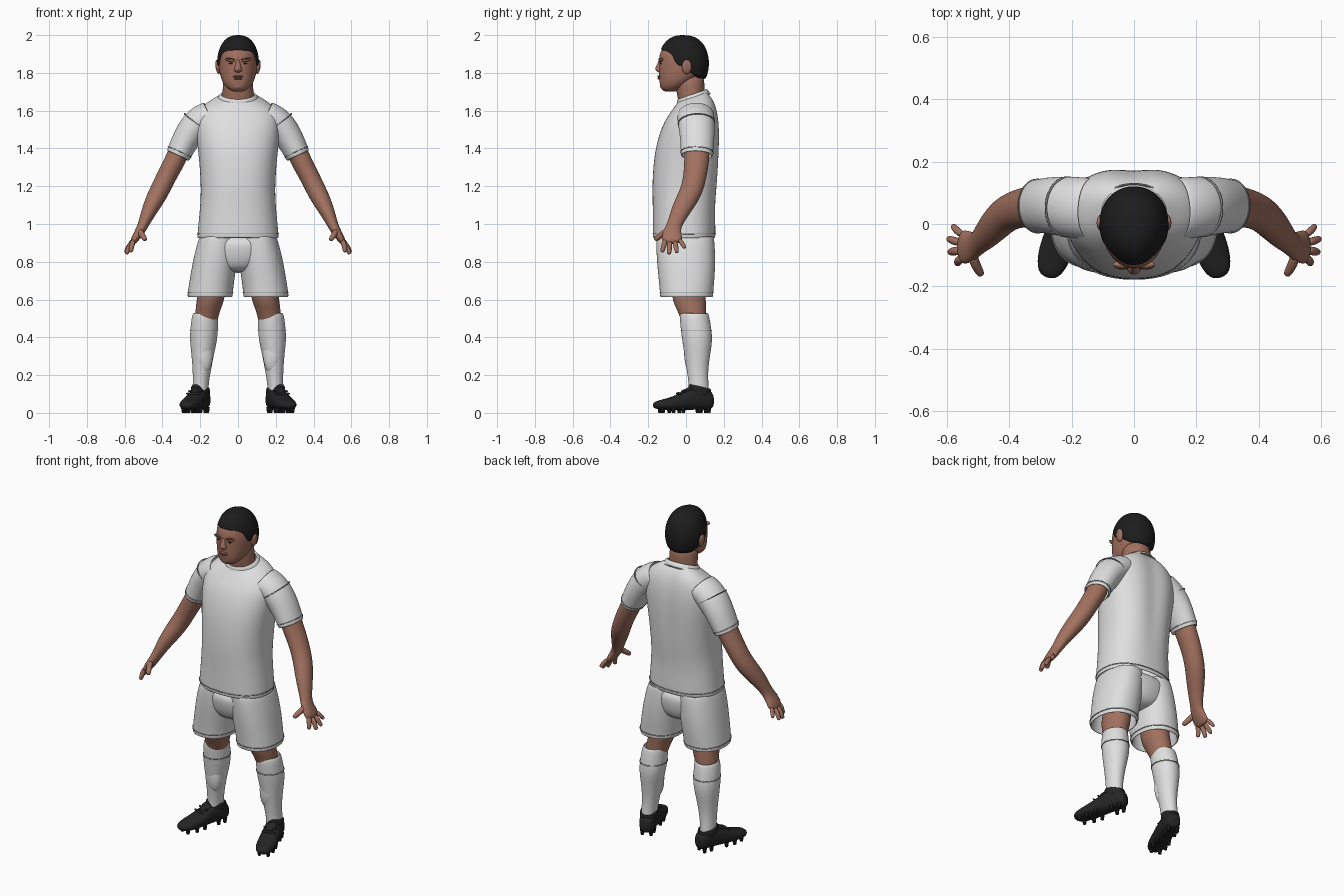
import bpy, bmesh, math
from mathutils import Vector, Matrix

if "Cube" in bpy.data.objects:
    bpy.data.objects.remove(bpy.data.objects["Cube"])

X, Y, Z = Vector((1, 0, 0)), Vector((0, 1, 0)), Vector((0, 0, 1))


def material(name, *rgb):
    m = bpy.data.materials.new(name)
    m.use_nodes = True
    m.diffuse_color = (*rgb, 1)
    shader = next(n for n in m.node_tree.nodes if n.type == "BSDF_PRINCIPLED")
    shader.inputs["Base Color"].default_value = (*rgb, 1)
    shader.inputs["Roughness"].default_value = 0.8
    return m


skin = material("skin", 0.36, 0.165, 0.115)
lip = material("lips", 0.27, 0.11, 0.085)
white = material("white fabric", 0.74, 0.74, 0.74)
grey = material("seam grey", 0.3, 0.3, 0.3)
black = material("hair black", 0.012, 0.012, 0.012)
leather = material("boot black", 0.018, 0.018, 0.018)
dark = material("brow brown", 0.06, 0.03, 0.022)


def finish(name, bm, mat, mirror=False, thick=0, subdiv=0, smooth=True):
    """Turn a bmesh into an object with its modifiers."""
    bmesh.ops.recalc_face_normals(bm, faces=bm.faces)
    me = bpy.data.meshes.new(name)
    bm.to_mesh(me)
    bm.free()
    me.materials.append(mat)
    for p in me.polygons:
        p.use_smooth = smooth
    ob = bpy.data.objects.new(name, me)
    bpy.context.collection.objects.link(ob)
    if thick:
        mod = ob.modifiers.new("thickness", "SOLIDIFY")
        mod.thickness, mod.offset = thick, -1
    if subdiv:
        mod = ob.modifiers.new("smooth", "SUBSURF")
        mod.levels = mod.render_levels = subdiv
    if mirror:
        ob.modifiers.new("mirror", "MIRROR")
    return ob


def loft(name, rings, mat, u=X, v=Y, follow=False, power=2, n=24, caps=True,
         warp=None, **kw):
    """Skin a tube through rings of (x, y, z, radius u, radius v, slope)."""
    bm, loops = bmesh.new(), []
    mid = [Vector(r[:3]) for r in rings]
    for i, r in enumerate(rings):
        if follow:
            t = (mid[min(i + 1, len(mid) - 1)] - mid[max(i - 1, 0)]).normalized()
            v = (Y - t * Y.dot(t)).normalized()
            u = v.cross(t)
        loop = []
        for k in range(n):
            a = math.tau * k / n
            c, s = (math.copysign(abs(f(a)) ** (2 / power), f(a)) for f in (math.cos, math.sin))
            p = mid[i] + u * (c * r[3]) + v * (s * r[4])
            if len(r) > 5:
                p.z += r[5] * s * r[4]
            loop.append(bm.verts.new(warp(p) if warp else p))
        loops.append(loop)
    for a, b in zip(loops, loops[1:]):
        for k in range(n):
            bm.faces.new((a[k], a[k - 1], b[k - 1], b[k]))
    if caps:
        bm.faces.new(loops[0])
        bm.faces.new(loops[-1])
    return finish(name, bm, mat, **kw)


def seam(name, ra, rb, t, mat=grey, width=0.004, lift=0.002, **kw):
    """Thin raised band between two rings of a tube."""
    ra, rb = Vector(ra[:5]), Vector(rb[:5])
    dt = width / (rb - ra).length
    grow = Vector((0, 0, 0, lift, lift))
    loft(name, [tuple(ra.lerp(rb, t + s) + grow) for s in (0, dt)], mat,
         caps=False, thick=0.006, n=48, **kw)


def blob(name, loc, scale, mat, mirror=False, turn=0, axis="Y"):
    bm = bmesh.new()
    m = Matrix.Translation(loc) @ Matrix.Rotation(math.radians(turn), 4, axis) @ Matrix.Diagonal((*scale, 1))
    bmesh.ops.create_uvsphere(bm, u_segments=20, v_segments=12, radius=1, matrix=m)
    finish(name, bm, mat, mirror)


# Shirt body, with a shallow groove along the spine
def spine(p):
    if p.y > 0:
        p.y -= 0.014 * math.exp(-(p.x / 0.05) ** 2) * min(1, max(0, (p.z - 1) * 3))
    return p


shirt = [(0, -.01, .925, .217, .166), (0, -.01, .96, .214, .167), (0, -.01, 1.1, .2, .166),
         (0, -.005, 1.2, .196, .175), (0, .005, 1.35, .207, .176), (0, .017, 1.45, .22, .167),
         (0, .03, 1.53, .225, .152), (0, .04, 1.59, .215, .132, .1), (0, .043, 1.635, .175, .11, .2),
         (0, .04, 1.662, .125, .09, .3), (0, .035, 1.675, .098, .08, .35)]
loft("shirt_body", shirt, white, power=2.3, n=32, caps=False, warp=spine, thick=.01, subdiv=2)
seam("shirt_hem_seam", shirt[0], shirt[1], .6, power=2.3)
loft("collar", [(0, .04, 1.661, .112, .09, .35), (0, .035, 1.678, .102, .084, .35),
                (0, .033, 1.69, .092, .077, .35)], white, caps=False, thick=.012, subdiv=2)
loft("collar_seam", [(0, .04, 1.659, .117, .092, .34), (0, .04, 1.662, .114, .09, .34)],
     grey, caps=False, thick=.006, n=48)

# Sleeves
sleeve = [(.14, .05, 1.58, .078, .1), (.215, .055, 1.538, .085, .098), (.27, .06, 1.46, .076, .092),
          (.305, .058, 1.39, .067, .086), (.319, .057, 1.36, .066, .086)]
loft("sleeves", sleeve, white, follow=True, caps=False, thick=.01, subdiv=2, mirror=True)
seam("sleeve_hem_seam", sleeve[3], sleeve[4], .25, follow=True, mirror=True)
seam("armhole_seam", sleeve[1], sleeve[2], 0, follow=True, mirror=True, lift=0)

# Arms and palms
loft("arms", [(.29, .06, 1.44, .055, .065), (.325, .058, 1.35, .056, .068), (.37, .05, 1.27, .053, .062),
              (.408, .035, 1.19, .052, .06), (.44, .005, 1.13, .05, .057), (.475, -.035, 1.06, .039, .049),
              (.5, -.06, 1, .029, .038), (.517, -.072, .965, .026, .046), (.54, -.075, .93, .022, .056),
              (.56, -.072, .895, .016, .05)], skin, follow=True, subdiv=2, mirror=True)

# Fingers and thumb, as base, tip and thickness
for name, base, tip, r in (("little_fingers", (.55, -.035, .92), (.582, -.005, .872), .012),
                           ("ring_fingers", (.555, -.06, .91), (.597, -.047, .848), .013),
                           ("middle_fingers", (.555, -.085, .91), (.592, -.09, .84), .014),
                           ("index_fingers", (.55, -.108, .92), (.568, -.127, .85), .014),
                           ("thumbs", (.52, -.095, .97), (.49, -.165, .915), .016)):
    a, b = Vector(base), Vector(tip)
    knuckle = a.lerp(b, .5) + X * .005
    loft(name, [(*p, r * s, r * s) for p, s in ((a, 1.1), (knuckle, 1.05), (a.lerp(b, .9), .9), (b, .6))],
         skin, follow=True, n=10, subdiv=1, mirror=True)

# Shorts
leg = [(.148, .003, .612, .121, .142), (.147, .003, .64, .12, .142), (.135, .003, .72, .119, .15),
       (.119, 0, .82, .118, .157), (.1, -.005, .94, .105, .155)]
loft("shorts_legs", leg, white, power=2.2, caps=False, thick=.012, subdiv=2, mirror=True)
seam("shorts_hem_seam", leg[0], leg[1], .8, power=2.2, mirror=True)
loft("shorts_seat", [(0, 0, .74, .07, .1), (0, 0, .79, .17, .14), (0, -.003, .86, .21, .155),
                     (0, -.005, .95, .203, .157)], white, power=2.2, subdiv=2)

# Knees, socks and shin guards
loft("legs", [(.13, .01, .72, .078, .09), (.142, .015, .62, .074, .09), (.15, .02, .58, .071, .086),
              (.165, .035, .52, .063, .07), (.172, .045, .46, .06, .066)], skin, subdiv=2, mirror=True)
sock = [(.172, .043, .53, .067, .075), (.176, .046, .5, .071, .08), (.18, .055, .43, .074, .082),
        (.183, .06, .38, .072, .08), (.187, .06, .31, .06, .069), (.191, .06, .23, .049, .057),
        (.197, .066, .16, .042, .052), (.2, .07, .09, .043, .055)]
loft("socks", sock, white, caps=False, thick=.01, subdiv=2, mirror=True)
seam("sock_fold", sock[1], sock[2], .9, mirror=True)
blob("shin_guards", (.183, .028, .32), (.05, .038, .11), white, True, turn=3)

# Boots, turned outwards at the ankle
ankle = Matrix.Translation((.2, .07, 0)) @ Matrix.Rotation(math.radians(18), 4, "Z")


def place(p):
    return ankle @ p


loft("boots", [(0, .078, .062, .024, .03), (0, .062, .068, .04, .05), (0, .02, .077, .048, .06),
               (0, -.04, .076, .05, .06), (0, -.1, .06, .053, .045), (0, -.17, .046, .056, .032),
               (0, -.23, .042, .044, .024), (0, -.255, .04, .02, .013)],
     leather, v=Z, power=2.4, warp=place, subdiv=2, mirror=True)
loft("boot_collars", [(0, .005, .09, .05, .06), (0, .003, .125, .05, .062), (0, 0, .14, .047, .058, -.2)],
     leather, caps=False, warp=place, thick=.012, subdiv=2, mirror=True)
blob("boot_tongues", place(Vector((0, -.065, .118))), (.03, .045, .014), leather, True, turn=24, axis="X")
for i, y in enumerate((-.085, -.115)):
    blob("boot_laces", place(Vector((0, y, .115 - i * .013))), (.042, .007, .008), leather, True, turn=18, axis="Z")

# Studs under the boots
bm = bmesh.new()
for y, w in ((.045, .025), (.0, .028), (-.1, .034), (-.155, .036), (-.21, .025)):
    for side in (-w, w):
        bmesh.ops.create_cone(bm, cap_ends=True, segments=10, radius1=.009, radius2=.014, depth=.032,
                              matrix=Matrix.Translation(place(Vector((side, y, .016)))))
finish("boot_studs", bm, leather, mirror=True, smooth=False)


# Head and neck, narrower towards the face
def egg(p):
    p.x *= 1 + .8 * p.y
    return p


loft("neck", [(0, .04, 1.61, .095, .075), (0, .03, 1.66, .084, .073), (0, .02, 1.72, .081, .075),
              (0, .018, 1.8, .08, .085)], skin, subdiv=2)
loft("head", [(0, -.083, 1.7, .03, .03), (0, -.08, 1.713, .055, .052), (0, -.06, 1.74, .082, .08),
              (0, -.036, 1.78, .096, .108), (0, -.02, 1.83, .105, .123), (0, -.015, 1.88, .106, .13),
              (0, -.015, 1.92, .098, .119), (0, -.012, 1.955, .08, .095), (0, -.01, 1.98, .04, .05)],
     skin, power=2.15, warp=egg, subdiv=2)

# Face
loft("nose", [(0, -.136, 1.872, .01, .008), (0, -.14, 1.845, .012, .013), (0, -.145, 1.822, .02, .021),
              (0, -.142, 1.81, .023, .016), (0, -.138, 1.802, .014, .008)], skin, n=16, subdiv=2)
blob("brow_ridges", (.036, -.131, 1.868), (.032, .014, .01), skin, True, turn=-8)
blob("eyebrows", (.038, -.137, 1.873), (.026, .009, .004), dark, True, turn=-8)
blob("eyes", (.036, -.133, 1.85), (.014, .006, .004), dark, True)
blob("upper_lip", (0, -.142, 1.781), (.027, .01, .006), lip)
blob("lower_lip", (0, -.14, 1.77), (.023, .011, .006), lip)
blob("chin", (0, -.115, 1.73), (.032, .022, .02), skin)
blob("ears", (.107, .004, 1.832), (.012, .026, .038), skin, True, turn=8)

# Hair: a dome whose lower edge follows the hairline round the head
hairline = ((0, 29), (40, 26), (62, 18), (74, -4), (90, -6), (108, -20), (130, -32), (180, -35))


def edge(a):
    for (a0, e0), (a1, e1) in zip(hairline, hairline[1:]):
        if a <= a1:
            return e0 + (e1 - e0) * (a - a0) / (a1 - a0)
    return hairline[-1][1]


bm, cols, steps = bmesh.new(), [], 12
for k in range(60):
    deg = k * 6 - 180
    low, a, col = edge(abs(deg)), math.radians(deg), []
    for j in range(steps + 1):
        e = math.radians(low + (90 - low) * j / steps)
        out = max(0, math.cos(e)) ** .8
        col.append(bm.verts.new(egg(Vector((.112 * out * math.sin(a), -.013 - .135 * out * math.cos(a),
                                            1.85 + .15 * math.sin(e))))))
    cols.append(col)
for k in range(60):
    for j in range(steps):
        bm.faces.new((cols[k - 1][j], cols[k][j], cols[k][j + 1], cols[k - 1][j + 1]))
bmesh.ops.remove_doubles(bm, verts=bm.verts, dist=1e-4)
finish("hair", bm, black, thick=.018, subdiv=1)
